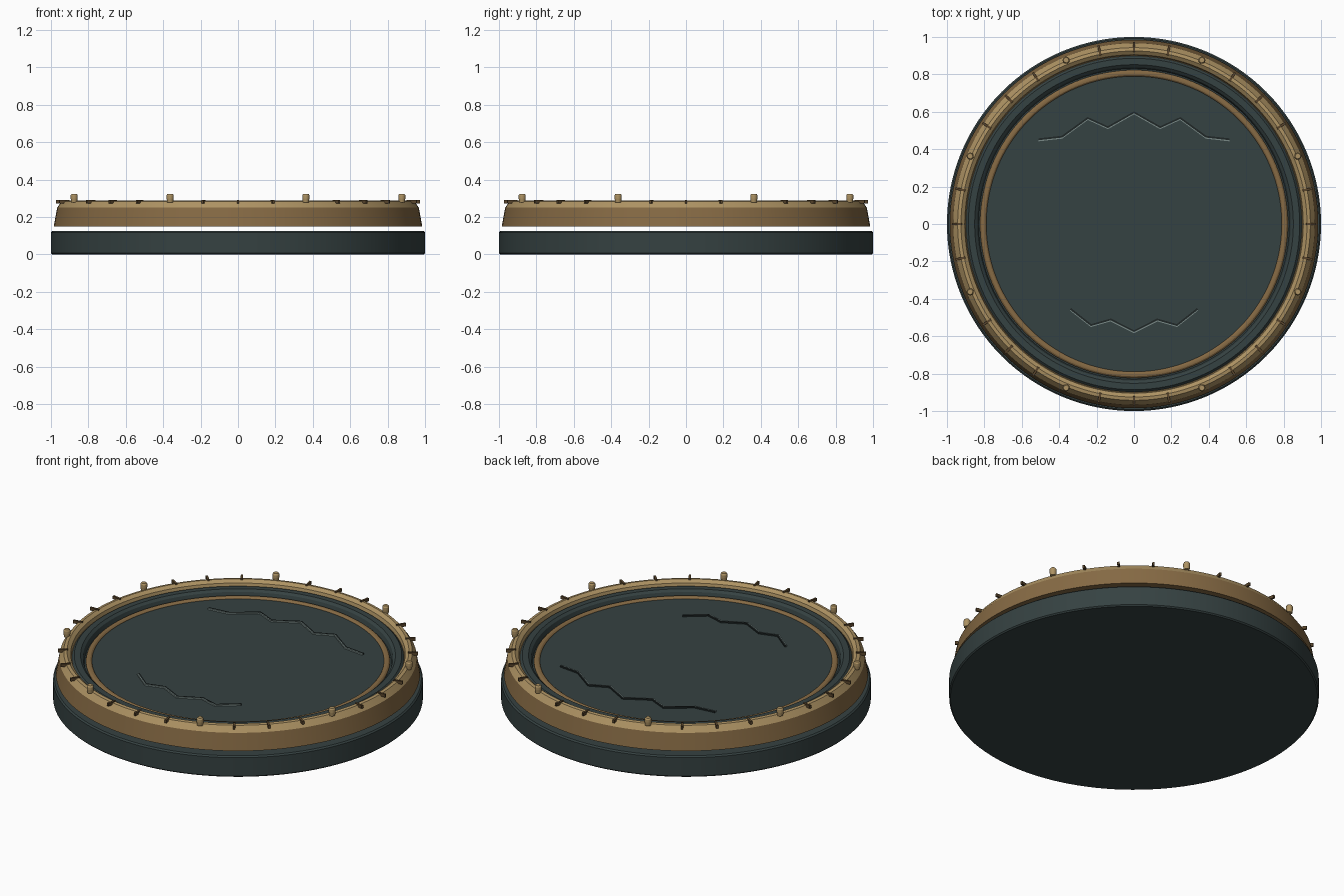
import bpy, bmesh, math
from mathutils import Vector, Matrix

if "Cube" in bpy.data.objects:
    bpy.data.objects.remove(bpy.data.objects["Cube"])


def material(name, rgb):
    m = bpy.data.materials.new(name)
    m.diffuse_color = (*rgb, 1)
    m.use_nodes = True
    m.node_tree.nodes["Principled BSDF"].inputs["Base Color"].default_value = m.diffuse_color
    return m


SLATE = material("dark slate", (0.036, 0.054, 0.054))
BRONZE = material("aged bronze", (0.24, 0.145, 0.058))
BRASS = material("pale brass", (0.42, 0.29, 0.125))
DARK = material("dark bronze", (0.10, 0.06, 0.025))
BLACK = material("crack shadow", (0.014, 0.02, 0.02))
LIGHT = material("crack edge", (0.19, 0.25, 0.24))


def finish(name, bm, mats, smooth=True):
    bmesh.ops.remove_doubles(bm, verts=bm.verts, dist=1e-6)
    bmesh.ops.recalc_face_normals(bm, faces=bm.faces)
    me = bpy.data.meshes.new(name)
    bm.to_mesh(me)
    bm.free()
    ob = bpy.data.objects.new(name, me)
    bpy.context.collection.objects.link(ob)
    for m in mats:
        me.materials.append(m)
    if smooth:
        bpy.ops.object.select_all(action='DESELECT')
        ob.select_set(True)
        bpy.context.view_layer.objects.active = ob
        bpy.ops.object.shade_smooth_by_angle(angle=math.radians(25))
    return ob


def lathe(name, profile, mats, closed=True, segs=128):
    """Spin an (r, z) profile around the z axis."""
    bm = bmesh.new()
    verts = [bm.verts.new((r, 0, z)) for r, z in profile]
    n = len(verts)
    edges = [bm.edges.new((verts[i], verts[(i + 1) % n])) for i in range(n if closed else n - 1)]
    bmesh.ops.spin(bm, geom=verts + edges, cent=(0, 0, 0), axis=(0, 0, 1),
                   angle=2 * math.pi, steps=segs, use_merge=True)
    return finish(name, bm, mats)


# Stone base disc with small edge bevels
lathe("base_disc", [(0, 0), (0.993, 0), (1, 0.007), (1, 0.117), (0.992, 0.125), (0, 0.125)],
      [SLATE], closed=False)

# Raised bed and the inlaid centre panel
lathe("raised_bed", [(0, 0.15), (0.9, 0.15), (0.9, 0.222), (0, 0.222)], [SLATE], closed=False)
lathe("centre_panel", [(0, 0.215), (0.795, 0.215), (0.795, 0.23), (0, 0.23)], [SLATE], closed=False)

# Outer frame: tapered wall, then a bevelled brass cap
lathe("frame_wall", [(0.895, 0.15), (0.985, 0.15), (0.967, 0.25), (0.895, 0.25)], [BRONZE])
lathe("frame_cap", [(0.90, 0.25), (0.967, 0.25), (0.943, 0.284), (0.925, 0.287), (0.905, 0.272)], [BRASS])

# Slate moulding between the frame and the inner trim
lathe("slate_moulding", [(0.83, 0.22), (0.903, 0.22), (0.898, 0.25), (0.886, 0.262),
                         (0.852, 0.262), (0.838, 0.25)], [SLATE])

# Round bronze trim around the panel
lathe("inner_trim", [(0.806 + 0.017 * math.cos(a), 0.227 + 0.014 * math.sin(a))
                     for a in (i * math.pi / 6 for i in range(12))], [BRONZE])

# Rivets and radial tick marks around the frame
rivets, ticks = bmesh.new(), bmesh.new()
for i in range(32):
    turn = Matrix.Rotation(i * math.pi / 16, 4, 'Z')
    if i % 4 == 2:
        for r1, r2, z, h in ((0.016, 0.019, 0.289, 0.022), (0.019, 0.019, 0.308, 0.016),
                             (0.019, 0.014, 0.320, 0.008)):
            bmesh.ops.create_cone(rivets, cap_ends=True, segments=16, radius1=r1, radius2=r2,
                                  depth=h, matrix=turn @ Matrix.Translation((0.948, 0, z)))
    else:
        bmesh.ops.create_cube(ticks, size=1, matrix=turn @ Matrix.Translation((0.947, 0, 0.282))
                              @ Matrix.Diagonal((0.054, 0.012, 0.018, 1)))
finish("rivets", rivets, [BRASS])
finish("tick_marks", ticks, [DARK], smooth=False)


def strip(name, half, dy, width, mat):
    """Thin zigzag plate lying on the panel; half path is mirrored in x."""
    pts = [Vector((-x, y + dy, 0)) for x, y in half[:0:-1]] + [Vector((x, y + dy, 0)) for x, y in half]
    bm = bmesh.new()
    rows = []
    for i, p in enumerate(pts):
        t = (pts[min(i + 1, len(pts) - 1)] - pts[max(i - 1, 0)]).normalized()
        side = Vector((-t.y, t.x, 0)) * width / 2
        rows.append([bm.verts.new(p + s * side + Vector((0, 0, z)))
                     for s, z in ((-1, 0.229), (1, 0.229), (1, 0.238), (-1, 0.238))])
    for a, b in zip(rows, rows[1:]):
        for k in range(4):
            bm.faces.new((a[k], a[(k + 1) % 4], b[(k + 1) % 4], b[k]))
    bm.faces.new(rows[0])
    bm.faces.new(rows[-1])
    finish(name, bm, [mat], smooth=False)


# Cracks, each a dark line with a pale front edge
back = [(0, 0.597), (0.14, 0.518), (0.247, 0.567), (0.385, 0.467), (0.51, 0.453)]
front = [(0, -0.573), (0.125, -0.51), (0.23, -0.54), (0.34, -0.453)]
for label, path in (("back", back), ("front", front)):
    strip(label + "_crack", path, 0, 0.010, BLACK)
    strip(label + "_crack_edge", path, -0.008, 0.006, LIGHT)
